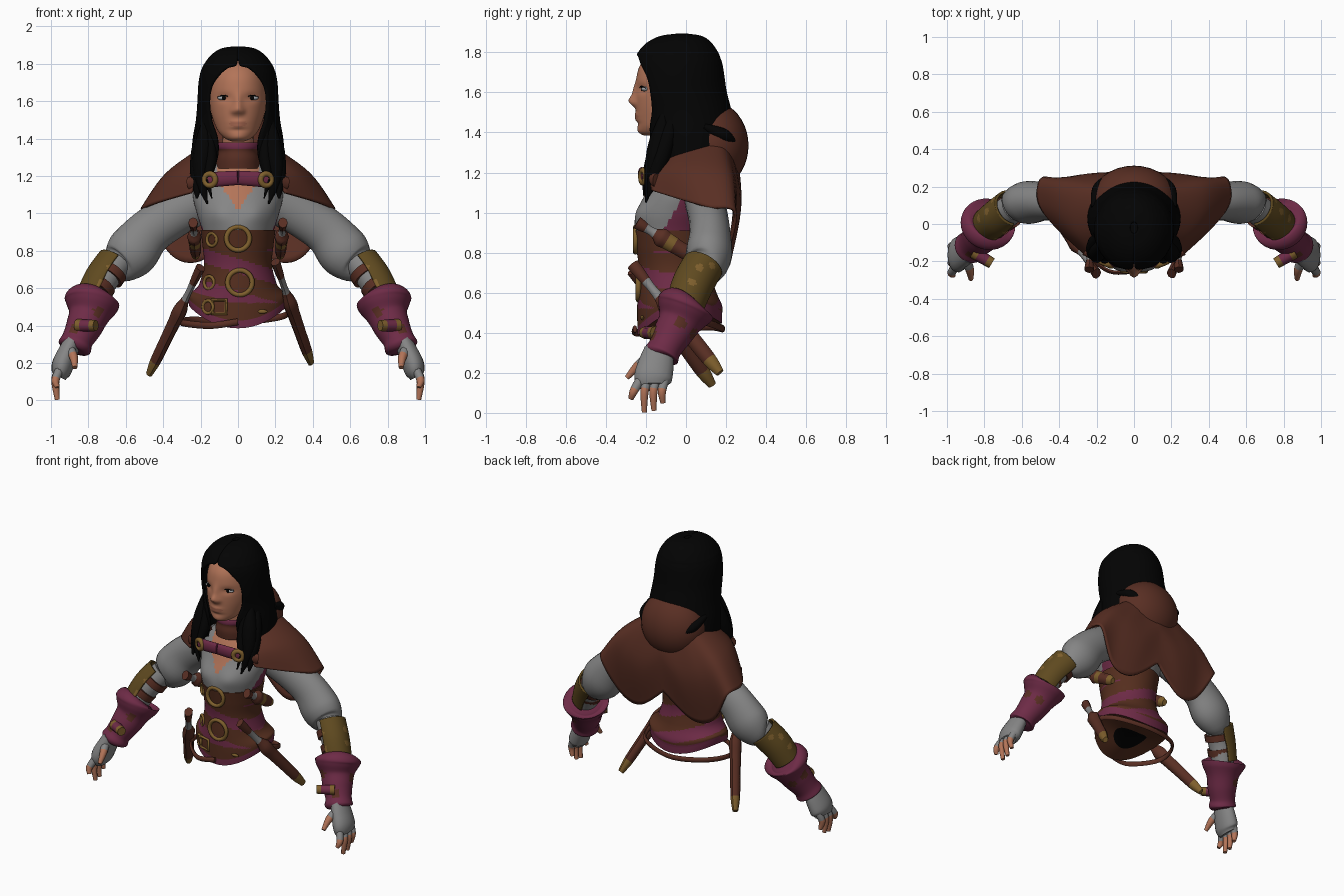
import bpy, bmesh, math
from mathutils import Vector

cube = bpy.data.objects.get("Cube")
if cube:
    bpy.data.objects.remove(cube, do_unlink=True)


def material(name, r, g, b):
    m = bpy.data.materials.new(name)
    m.use_nodes = True
    m.diffuse_color = (r, g, b, 1)
    bsdf = m.node_tree.nodes["Principled BSDF"]
    bsdf.inputs["Base Color"].default_value = (r, g, b, 1)
    bsdf.inputs["Roughness"].default_value = 0.9
    return m


SKIN = material("skin", 0.45, 0.175, 0.098)
LIP = material("lip", 0.38, 0.135, 0.08)
HAIR = material("black hair", 0.001, 0.001, 0.001)
LEATHER = material("brown leather", 0.1, 0.028, 0.017)
CORSET = material("dark leather", 0.09, 0.027, 0.013)
CLOTH = material("grey cloth", 0.235, 0.235, 0.235)
PLUM = material("plum", 0.155, 0.024, 0.062)
BRONZE = material("bronze", 0.115, 0.068, 0.014)
GOLD = material("gold", 0.21, 0.115, 0.026)
WHITE = material("eye white", 0.36, 0.38, 0.4)


def finish(ob, mats, mirror=False, thick=0.0, angle=50):
    for m in mats:
        ob.data.materials.append(m)
    bpy.ops.object.select_all(action='DESELECT')
    ob.select_set(True)
    bpy.context.view_layer.objects.active = ob
    bpy.ops.object.shade_smooth_by_angle(angle=math.radians(angle))
    if mirror:
        ob.modifiers.new("Mirror", 'MIRROR')
    if thick:
        s = ob.modifiers.new("Solidify", 'SOLIDIFY')
        s.thickness, s.offset = thick, 0
    return ob


def spline(points, n):
    """Catmull-Rom samples through points of any dimension."""
    p = [Vector(q) for q in points]
    p = [p[0]] + p + [p[-1]]
    out = []
    for k in range(n + 1):
        f = k / n * (len(points) - 1)
        i = min(int(f), len(points) - 2)
        t = f - i
        a, b, c, d = p[i:i + 4]
        out.append((b * 2 + (c - a) * t + (a * 2 - b * 5 + c * 4 - d) * t ** 2
                    + (b * 3 - a - c * 3 + d) * t ** 3) * 0.5)
    return out


def loft(name, rings, mats, rule=None, wrap=True, cap=True, **kw):
    rule = rule or (lambda c, t: 0)
    bm = bmesh.new()
    rows = [[bm.verts.new(p) for p in ring] for ring in rings]
    n, m = len(rows), len(rows[0])
    for i in range(n - 1):
        for j in range(m if wrap else m - 1):
            k = (j + 1) % m
            f = bm.faces.new((rows[i][j], rows[i][k], rows[i + 1][k], rows[i + 1][j]))
            f.material_index = rule(f.calc_center_median(), i / (n - 2))
    if wrap and cap:
        for row, t in ((rows[0], 0), (rows[-1], 1)):
            f = bm.faces.new(row)
            f.material_index = rule(f.calc_center_median(), t)
    bmesh.ops.recalc_face_normals(bm, faces=bm.faces)
    me = bpy.data.meshes.new(name)
    bm.to_mesh(me)
    bm.free()
    ob = bpy.data.objects.new(name, me)
    bpy.context.collection.objects.link(ob)
    return finish(ob, mats, **kw)


def tube(name, points, mats, rule=None, seg=14, n=16, ref=(1, 0, 0),
         squash=(1, 1, 1), arc=None, mirror=True, **kw):
    """Tube through (x, y, z, radius) points; arc gives a partial shell."""
    s = spline(points, n)
    rings = []
    for i, p in enumerate(s):
        t = (s[min(i + 1, n)].xyz - s[max(i - 1, 0)].xyz).normalized()
        u = Vector(ref)
        u = (u - t * u.dot(t)).normalized()
        v = t.cross(u)
        ring = []
        for j in range(seg + 1 if arc else seg):
            a = arc * (2 * j / seg - 1) if arc else math.tau * j / seg
            off = (u * math.cos(a) + v * math.sin(a)) * max(p[3], 0.002)
            ring.append(p.xyz + Vector([o * q for o, q in zip(off, squash)]))
        rings.append(ring)
    return loft(name, rings, mats, rule, wrap=not arc, mirror=mirror, **kw)


def oval(z, rx, yf, yb, gap=0, seg=64, opened=False):
    """Horizontal oval starting at the front, optionally open over a gap."""
    a0 = math.asin(min(0.98, max(gap, 0) / rx))
    out = []
    for j in range(seg + 1 if opened else seg):
        a = a0 + (math.tau - 2 * a0) * j / seg
        out.append(Vector((rx * math.sin(a), (yf + yb) / 2 - (yb - yf) / 2 * math.cos(a), z)))
    return out


def ball(name, loc, scale, mat, mirror=False):
    bpy.ops.mesh.primitive_uv_sphere_add(segments=32, ring_count=20, location=loc)
    ob = bpy.context.object
    ob.name, ob.scale = name, scale
    bpy.ops.object.transform_apply(location=True, rotation=True, scale=True)
    return finish(ob, [mat], mirror)


def ring(name, loc, major, minor, turn=0.0, sides=28, spin=0.0, mirror=False):
    bpy.ops.mesh.primitive_torus_add(major_radius=major, minor_radius=minor, major_segments=sides,
                                     minor_segments=8, location=loc, rotation=(math.pi / 2, spin, turn))
    ob = bpy.context.object
    ob.name = name
    bpy.ops.object.transform_apply(location=True, rotation=True, scale=True)
    return finish(ob, [GOLD], mirror)


def bump(p, x, z, sx, sz):
    return math.exp(-((abs(p.x) - x) / sx) ** 2 - ((p.z - z) / sz) ** 2)


def spots(radius, *centres):
    return lambda c, t: int(any((c - Vector(q)).length < radius for q in centres))


# Head with sculpted nose, lips, chin and eye sockets
shape = [(1.385, .035, -.21, -.13), (1.4, .068, -.232, -.08), (1.43, .1, -.24, -.02),
         (1.47, .122, -.246, .05), (1.53, .142, -.25, .1), (1.6, .153, -.25, .13),
         (1.67, .152, -.247, .14), (1.73, .14, -.232, .13), (1.78, .115, -.195, .1), (1.82, .07, -.14, .05)]
rings = [oval(*r, seg=96) for r in spline(shape, 64)]
for p in (p for r in rings for p in r if p.y < -.1):
    p.y += .012 * bump(p, .075, 1.617, .035, .022) + .004 * bump(p, 0, 1.445, .05, .012)
    p.y -= .03 * bump(p, 0, 1.556, .027, .026) + .016 * bump(p, 0, 1.6, .022, .045)
    p.y -= .008 * bump(p, 0, 1.488, .04, .012) + .008 * bump(p, 0, 1.466, .035, .012)
    p.y -= .01 * bump(p, .024, 1.545, .014, .014) + .006 * bump(p, 0, 1.41, .04, .02)
loft("head", rings, [SKIN, LIP],
     lambda c, t: int(c.y < -.2 and (c.x / .045) ** 2 + ((c.z - 1.478) / .016) ** 2 < 1))
ball("eyes", (.077, -.203, 1.617), (.032, .02, .013), WHITE, True)
ball("irises", (.076, -.221, 1.617), (.011, .004, .011), HAIR, True)
tube("lashes", [(.045, -.23, 1.621, .002), (.077, -.224, 1.631, .003), (.11, -.2, 1.621, .002)],
     [HAIR], seg=6, n=8, ref=(0, 0, 1))
tube("neck", [(0, .02, 1.18, .11), (0, -.02, 1.3, .09), (0, -.05, 1.45, .08)], [SKIN], mirror=False, seg=24)

# Hair cap open over the face, with hanging locks
hair = [(1.886, .02, -.05, .01, 0), (1.874, .09, -.13, .08, 0), (1.84, .14, -.195, .125, 0),
        (1.795, .175, -.235, .155, .01), (1.775, .185, -.243, .163, .06), (1.74, .197, -.25, .175, .1),
        (1.68, .206, -.25, .185, .14), (1.6, .21, -.245, .197, .154), (1.5, .218, -.22, .222, .143),
        (1.4, .235, -.2, .235, .11), (1.3, .242, -.18, .24, .11), (1.2, .235, -.17, .22, .15)]
loft("hair", [oval(*r, opened=True) for r in spline(hair, 55)], [HAIR], wrap=False, thick=.014)
ball("hair_crown", (0, -.02, 1.874), (.07, .08, .012), HAIR)
for lock in ([(.17, -.1, 1.52, .015), (.185, -.135, 1.35, .05), (.2, -.17, 1.2, .038), (.165, -.2, 1.05, .004)],
             [(.18, -.05, 1.52, .015), (.205, -.1, 1.35, .042), (.215, -.15, 1.2, .04), (.22, -.19, 1.08, .006)],
             [(.15, -.13, 1.48, .015), (.145, -.16, 1.3, .034), (.16, -.2, 1.18, .018), (.14, -.21, 1.08, .003)],
             [(.215, .09, 1.43, .015), (.19, .19, 1.385, .032), (.135, .258, 1.335, .008)]):
    tube("hair_lock", lock, [HAIR], seg=12)

# Shirt with an open neckline and vest sides
shape = [(.84, .175, -.235, .11), (.92, .195, -.255, .14), (1.0, .22, -.245, .17),
         (1.1, .24, -.2, .19), (1.2, .21, -.15, .18), (1.28, .12, -.1, .12)]
rings = [oval(*r, seg=96) for r in spline(shape, 40)]
for p in (p for r in rings for p in r if p.y < -.1):
    p.y -= .018 * bump(p, .1, 1.0, .07, .06)


def shirt_rule(c, t):
    if c.y < 0 and c.z > 1.01 and abs(c.x) < min(.11, (c.z - 1.01) * .65):
        return 1
    return 2 if abs(c.x) > .17 and c.z < 1.06 and .06 > c.y > -.12 + (c.z - .9) * .6 else 0


loft("shirt", rings, [CLOTH, SKIN, PLUM], shirt_rule)

# Corset with wrapped bands, a pointed lower hem and a dark hollow beneath
shape = [(.385, .262, -.242, .18), (.43, .268, -.242, .18), (.5, .262, -.242, .18), (.6, .215, -.24, .15),
         (.72, .182, -.235, .125), (.83, .19, -.25, .135), (.91, .2, -.262, .15)]
rings = [oval(*r, seg=96) for r in spline(shape, 64)]
for p in (p for r in rings for p in r):
    w = min(1, max(0, (.62 - p.z) / .2))
    p.z += w * (.1 * (p.x / .27) ** 2 + .06 * (p.y + .245) / .42)
middle = Vector((0, -.05, .45))
rings = [[middle.lerp(p, k) for p in rings[0]] for k in (.3, .45)] + rings


def corset_rule(c, t):
    if t < .02:
        return 2 if t < .01 else 0
    if t < (.18 if c.y < 0 else .26):
        return 1
    return int(.52 < c.z < .81 and ((c.z + .3 * c.x) / .17) % 1 < .45)


loft("corset", rings, [CORSET, PLUM, HAIR], corset_rule)
for x, y, z, r in ((0, -.252, .865, .062), (.01, -.238, .63, .066)):
    ring("corset_ring", (x, y, z), r, .013)
for x, y, z in ((-.14, -.195, .86), (-.155, -.175, .63), (-.16, -.2, .5)):
    ring("corset_loop", (x, y, z), .034, .009, turn=-.7)
ring("corset_buckle", (-.1, -.225, .5), .052, .011, turn=-.25, sides=4, spin=math.pi / 4)
ball("corset_clasp", (.13, -.219, .475), (.028, .009, .011), GOLD)

# Collar and chest strap
collar = [(1.24, .118, -.165, .1), (1.29, .115, -.17, .095), (1.33, .108, -.165, .09),
          (1.355, .118, -.168, .095), (1.378, .112, -.16, .09), (1.35, .09, -.14, .07)]
loft("collar", [oval(*r) for r in spline(collar, 20)], [LEATHER, PLUM], lambda c, t: int(t > .5), cap=False)
tube("chest_strap", [(.26, -.15, 1.16, .035), (.13, -.205, 1.18, .04), (0, -.222, 1.19, .038)],
     [LEATHER, PLUM], lambda c, t: int(t > .4), ref=(0, 0, 1), squash=(1, .5, 1))
ring("strap_ring", (.15, -.212, 1.18), .031, .016, turn=.4, mirror=True)

# Cape: front edge round to the middle of the back, mirrored
cape = [[(.12, -.12, 1.26), (.2, -.17, 1.19), (.25, -.17, 1.11)],
        [(.19, -.05, 1.3), (.32, -.05, 1.21), (.42, -.01, 1.06)],
        [(.2, .05, 1.34), (.38, .09, 1.21), (.51, .12, 1.025)],
        [(.17, .15, 1.36), (.37, .215, 1.19), (.49, .245, 1.0)],
        [(.1, .19, 1.38), (.29, .255, 1.1), (.36, .205, .78)],
        [(.05, .2, 1.38), (.14, .27, 1.07), (.2, .215, .745)],
        [(0, .2, 1.38), (0, .265, 1.17), (0, .245, .9)]]
columns = [spline(c, 14) for c in cape]
loft("cape", [spline(row, 36) for row in zip(*columns)], [LEATHER], wrap=False, mirror=True, thick=.014)
ball("hood", (0, .13, 1.335), (.228, .182, .22), LEATHER)

# Arms: puffed sleeves, bracers and cuffed gloves
tube("sleeves", [(.2, .09, 1.07, .12), (.36, .11, .98, .12), (.48, .12, .895, .125), (.565, .115, .795, .14),
                 (.625, .1, .735, .115), (.655, .08, .715, .075)], [CLOTH], seg=24, n=24,
     ref=(0, 1, 0), squash=(1, .82, 1))
tube("forearms", [(.64, .09, .74, .08), (.72, .035, .64, .078), (.79, -.01, .5, .07)], [CLOTH], seg=20)
for x, y, z in ((.675, .062, .695), (.735, .02, .625)):
    tube("bracer_straps", [(x, y, z, .09), (x + .024, y - .018, z - .035, .089)], [LEATHER], seg=20, n=2)
tube("bracer_plates", [(.655, .085, .735, .097), (.72, .035, .645, .097), (.775, -.005, .54, .09)],
     [BRONZE, GOLD], spots(.02, (.685, -.04, .705), (.735, -.08, .625), (.78, .065, .72), (.82, .03, .65),
                           (.74, .12, .73)), seg=36, n=28, arc=1.75, thick=.014)
tube("gloves", [(.775, .01, .545, .1), (.779, .003, .535, .145), (.785, -.01, .505, .14), (.8, -.035, .45, .108),
                (.825, -.07, .39, .097), (.858, -.105, .325, .084), (.874, -.125, .285, .09), (.88, -.13, .27, .06)],
     [PLUM, LEATHER], spots(.03, (.905, -.03, .45), (.87, -.16, .38), (.75, -.12, .47), (.85, .03, .4)),
     seg=32, n=42)
tube("glove_straps", [(.86, -.15, .4, .035), (.76, -.21, .4, .03)], [GOLD, PLUM],
     lambda c, t: int(.3 < t < .75), seg=8, n=10, ref=(0, 0, 1))
tube("hands", [(.885, -.135, .31, .075), (.915, -.15, .24, .09), (.945, -.165, .17, .095),
               (.958, -.165, .13, .07)], [CLOTH], seg=18, squash=(.55, 1, 1))
for y0, y1, z1 in ((-.225, -.275, .07), (-.185, -.208, .003), (-.145, -.16, .012), (-.105, -.115, .05)):
    tube("finger", [(.95, y0, .17, .025), (.976, (y0 + y1) / 2 - .01, .11, .022), (.966, y1, z1, .013)],
         [CLOTH, SKIN], lambda c, t: int(t > .4), seg=10)
tube("thumbs", [(.905, -.18, .28, .03), (.88, -.24, .235, .024), (.872, -.295, .175, .013)],
     [CLOTH, SKIN], lambda c, t: int(t > .4), seg=10)


# Sheathed daggers and hip belt
def dagger(name, p, q, width, guard, mirror):
    profile = (.75, .65, .5, .6, 1.1, 1, .95, .9, .88, .8, .5)
    pts = [(*Vector(p).lerp(Vector(q), i / 10), r * width) for i, r in enumerate(profile)]
    tube(name, pts, [LEATHER, CLOTH, GOLD],
         lambda c, t: 1 if .14 < t < .29 else 2 if guard < t < guard + .13 or t > .88 else 0,
         seg=8, n=40, squash=(.8, 1, 1), mirror=mirror)


dagger("right_dagger", (-.2, -.265, .71), (-.475, .13, .14), .043, .9, False)
dagger("left_dagger", (.2, -.265, .74), (.39, .17, .2), .043, .9, False)
dagger("rib_daggers", (.24, -.245, .95), (.225, .05, .77), .043, .5, True)
tube("hip_belt", [(0, -.255, .42, .018), (-.15, -.245, .4, .018), (-.3, -.08, .415, .018), (-.24, .11, .43, .018),
                  (0, .185, .42, .018), (.24, .11, .45, .018), (.28, -.04, .5, .018)], [LEATHER],
     seg=8, n=40, ref=(0, 0, 1), squash=(.6, .6, 1), mirror=False)
